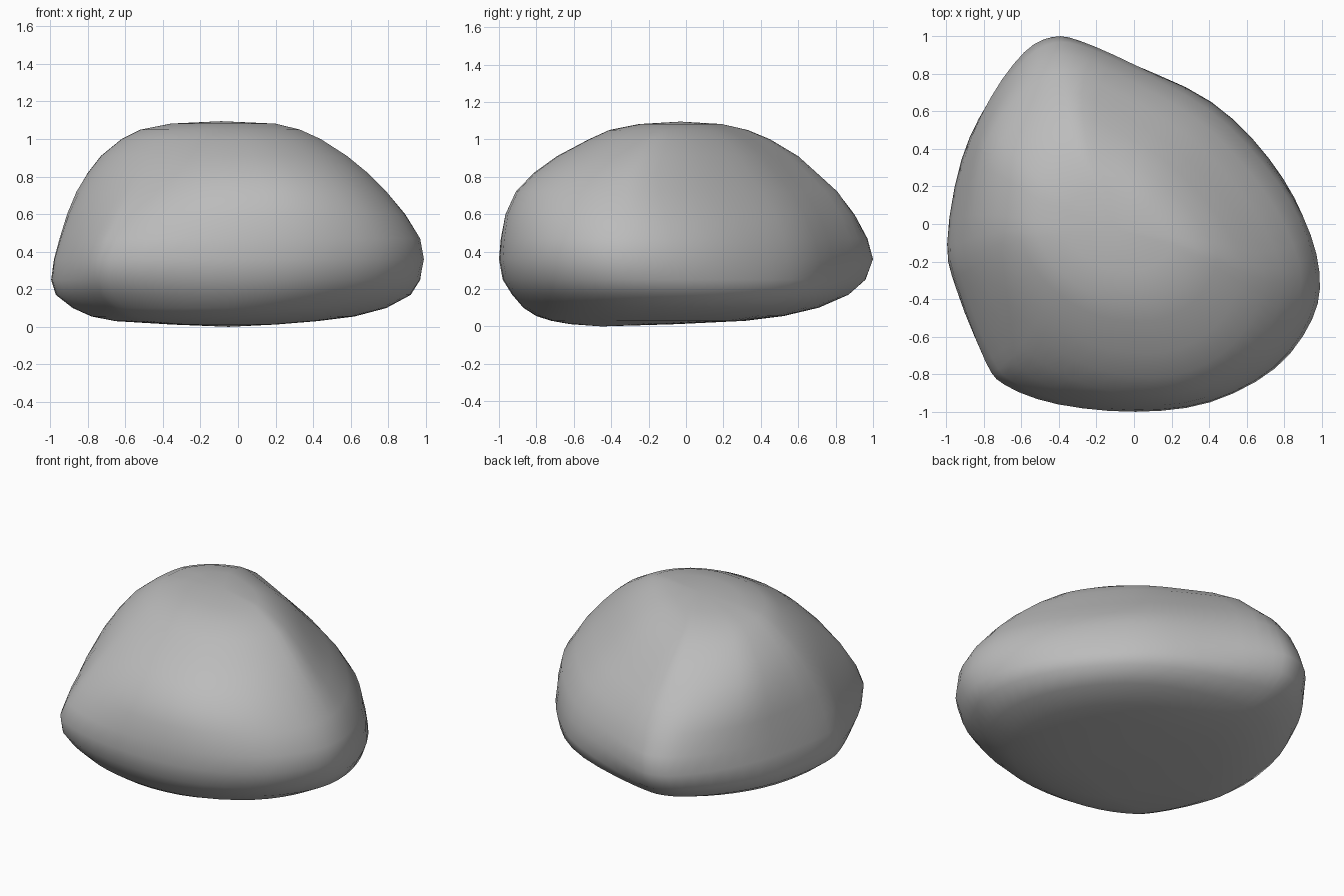
import bpy
import math
from mathutils import Vector

default_cube = bpy.data.objects.get("Cube")
if default_cube:
    bpy.data.objects.remove(default_cube, do_unlink=True)

# Plan outline of the boulder, clockwise from its back corner
OUTLINE = [(-.45, 1), (-.3, .98), (0, .85), (.4, .64), (.7, .35), (.9, .05),
           (.99, -.25), (.95, -.5), (.75, -.76), (.4, -.94), (0, -.99),
           (-.42, -.95), (-.7, -.85), (-.81, -.72), (-.95, -.35), (-1, -.1),
           (-.92, .36), (-.78, .68), (-.6, .92)]

# Height levels: z, left edge, right edge, front edge, back edge
LEVELS = [(.012, -.35, .2, -.62, -.05), (.03, -.65, .42, -.72, .32),
          (.055, -.78, .62, -.8, .52), (.1, -.88, .79, -.87, .71),
          (.17, -.97, .92, -.93, .87), (.25, -.995, .97, -.98, .96),
          (.36, -.98, .99, -1, 1), (.47, -.95, .97, -.99, .97),
          (.6, -.91, .89, -.965, .9), (.72, -.86, .79, -.91, .81),
          (.82, -.8, .69, -.815, .7), (.91, -.73, .58, -.69, .6),
          (1, -.62, .44, -.52, .45), (1.05, -.52, .33, -.41, .33),
          (1.082, -.36, .2, -.25, .19)]
STEPS = 3
DIAGONAL = Vector((1, 1)).normalized()


def smooth_loop(points, steps):
    """Sample a closed Catmull-Rom curve through the points."""
    pts = [Vector(p) for p in points]
    count = len(pts)
    result = []
    for i in range(count):
        a, b, c, d = (pts[(i + k - 1) % count] for k in range(4))
        for s in range(steps):
            t = s / steps
            result.append(b + (c - a) * t / 2
                          + (a - b * 2.5 + c * 2 - d / 2) * t ** 2
                          + ((b - c) * 3 + d - a) / 2 * t ** 3)
    return result


def fit(values, low, high):
    """Stretch values to fill the interval from low to high."""
    start, end = min(values), max(values)
    return [low + (v - start) / (end - start) * (high - low) for v in values]


def soften(point, z):
    """Round the outline under the rim; trim corners and narrow it above."""
    under = max(0, .33 - z) * 2.1
    rise = min(1, max(0, z - .36) * 1.8)
    above = rise * rise * (3 - 2 * rise)
    trim = above if point.length > 1 else 0
    rounded = point.lerp(point.normalized(), max(under, trim))
    return rounded - DIAGONAL * rounded.dot(DIAGONAL) * above * .17


def make_ring(outline, level):
    """Fit the softened plan outline to one level."""
    z, left, right, front, back = level
    shaped = [soften(p, z) for p in outline]
    xs = fit([p.x for p in shaped], left, right)
    ys = fit([p.y for p in shaped], front, back)
    return [(x, y, z) for x, y in zip(xs, ys)]


# Stack the rings and close both ends with a pole
outline = smooth_loop(OUTLINE, STEPS)
size = len(outline)
verts = []
for level in LEVELS:
    verts += make_ring(outline, level)
bottom, crown = len(verts), len(verts) + 1
verts += [(-.05, -.45, 0), (-.09, -.03, 1.095)]

faces = []
last = (len(LEVELS) - 1) * size
for i in range(size):
    j = (i + 1) % size
    for row in range(0, last, size):
        faces.append((row + j, row + i, row + size + i, row + size + j))
    faces.append((bottom, i, j))
    faces.append((crown, last + j, last + i))

mesh = bpy.data.meshes.new("boulder")
mesh.from_pydata(verts, [], faces)
mesh.update()
boulder = bpy.data.objects.new("boulder", mesh)
bpy.context.collection.objects.link(boulder)

# Plain grey stone
stone = bpy.data.materials.new("grey stone")
stone.use_nodes = True
grey = (.5, .5, .5, 1)
stone.diffuse_color = grey
for node in stone.node_tree.nodes:
    if node.type == "BSDF_PRINCIPLED":
        node.inputs["Base Color"].default_value = grey
        node.inputs["Roughness"].default_value = .9
mesh.materials.append(stone)

# Smooth weathered surface
bpy.ops.object.select_all(action="DESELECT")
boulder.select_set(True)
bpy.context.view_layer.objects.active = boulder
bpy.ops.object.shade_smooth_by_angle(angle=math.radians(60))
